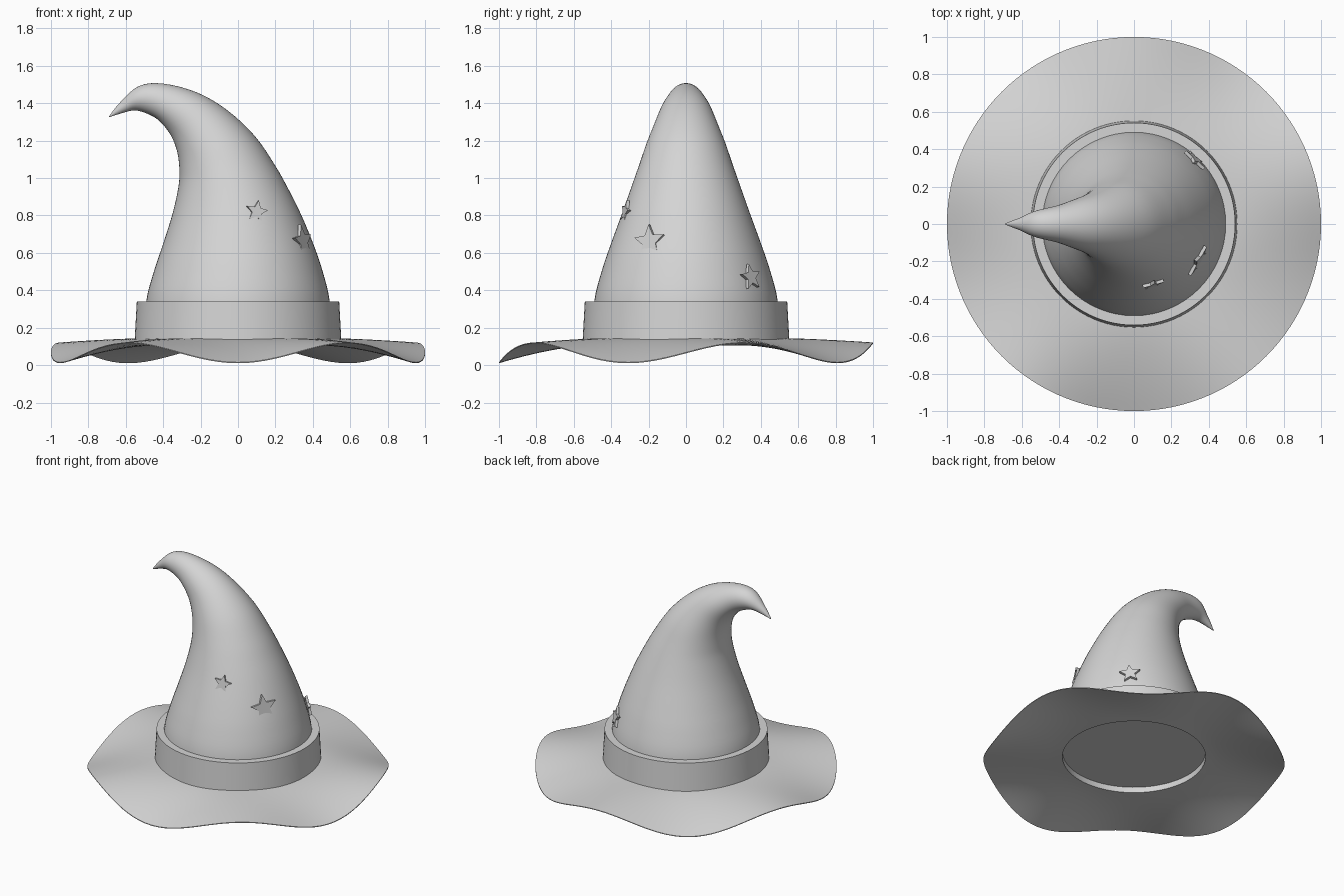
import bpy, bmesh, math
from mathutils import Vector, Matrix

if "Cube" in bpy.data.objects:
    bpy.data.objects.remove(bpy.data.objects["Cube"])

felt = bpy.data.materials.new("grey felt")
felt.diffuse_color = (0.66, 0.66, 0.66, 1)
felt.use_nodes = True
felt.node_tree.nodes["Principled BSDF"].inputs["Base Color"].default_value = felt.diffuse_color


def finish(name, bm, smooth=True):
    bmesh.ops.remove_doubles(bm, verts=bm.verts, dist=1e-5)
    bmesh.ops.recalc_face_normals(bm, faces=bm.faces)
    me = bpy.data.meshes.new(name)
    bm.to_mesh(me)
    bm.free()
    ob = bpy.data.objects.new(name, me)
    bpy.context.collection.objects.link(ob)
    me.materials.append(felt)
    if smooth:
        bpy.ops.object.select_all(action='DESELECT')
        ob.select_set(True)
        bpy.context.view_layer.objects.active = ob
        bpy.ops.object.shade_smooth_by_angle(angle=math.radians(35))
    return ob


def loft(name, rings, closed=False, caps=False):
    """Skin a list of equal rings of points with quads."""
    bm = bmesh.new()
    loops = [[bm.verts.new(p) for p in ring] for ring in rings]
    pairs = list(zip(loops, loops[1:])) + ([(loops[-1], loops[0])] if closed else [])
    n = len(rings[0])
    for a, b in pairs:
        for i in range(n):
            j = (i + 1) % n
            bm.faces.new((a[i], a[j], b[j], b[i]))
    if caps:
        bm.faces.new(loops[0])
        bm.faces.new(loops[-1])
    return finish(name, bm)


def circle(n):
    return [2 * math.pi * i / n for i in range(n)]


# Brim: wide disc with five waves growing toward the rim, thinning outward
R_IN, WAVES = 0.475, 5


def brim_point(r, a, under):
    t = (r - R_IN) / (1 - R_IN)
    rim = 0.068 + 0.053 * math.sin(WAVES * a)      # lowest at the front
    z = 0.145 + (rim - 0.145) * t ** 1.5
    if under:
        z -= 0.036 * (1 - t) + 0.005
    return (r * math.cos(a), r * math.sin(a), z)


radii = [R_IN + (1 - R_IN) * i / 12 for i in range(13)]
rings = [[brim_point(r, a, False) for a in circle(120)] for r in radii]
rings += [[brim_point(r, a, True) for a in circle(120)] for r in reversed(radii)]
loft("brim", rings, closed=True)

# Band: slightly tapered ring around the base of the cone
band = [(0.553, 0.125), (0.541, 0.34), (0.47, 0.34), (0.49, 0.125)]
loft("band", [[(r * math.cos(a), r * math.sin(a), z) for a in circle(96)]
              for r, z in band], closed=True)

# Cone: round sections between the inner and outer edge of the bent crown
sections = [
    (-.50, .145, .50, .145), (-.49, .345, .49, .345), (-.45, .50, .45, .51),
    (-.40, .65, .40, .655), (-.35, .81, .335, .81), (-.319, .95, .27, .94),
    (-.313, 1.04, .20, 1.065), (-.325, 1.14, .09, 1.225), (-.36, 1.23, -.06, 1.365),
    (-.42, 1.305, -.22, 1.458), (-.48, 1.342, -.40, 1.505), (-.55, 1.362, -.53, 1.492),
    (-.61, 1.350, -.63, 1.405), (-.688, 1.326, -.69, 1.330)]


def spline(p, i, t):
    a, b, c, d = (p[max(0, min(len(p) - 1, k))] for k in (i - 1, i, i + 1, i + 2))
    return [0.5 * (2 * q + (r - o) * t + (2 * o - 5 * q + 4 * r - s) * t * t
                   + (3 * q - o - 3 * r + s) * t ** 3) for o, q, r, s in zip(a, b, c, d)]


rings = []
for k in range((len(sections) - 1) * 4 + 1):
    i = min(k // 4, len(sections) - 2)
    x0, z0, x1, z1 = spline(sections, i, k / 4 - i)
    mid = Vector(((x0 + x1) / 2, 0, (z0 + z1) / 2))
    half = Vector(((x1 - x0) / 2, 0, (z1 - z0) / 2))
    side = Vector((0, half.length, 0))
    rings.append([mid + half * math.cos(a) + side * math.sin(a) for a in circle(64)])
loft("cone", rings, caps=True)


# Stars: thin five-pointed plates partly sunk into the cone
def star(name, pos, size, roll, pitch):
    out = Vector((pos[0], pos[1], 0)).normalized()
    normal = (out + Vector((0, 0, pitch))).normalized()
    across = Vector((0, 0, 1)).cross(normal).normalized()
    up = normal.cross(across)
    frame = Matrix((across, up, normal)).transposed()
    bm = bmesh.new()
    loops = []
    for h in (-0.009, 0.009):
        ring = []
        for i in range(10):
            a = math.pi / 2 + roll + math.pi * i / 5
            r = size if i % 2 == 0 else size * 0.45
            ring.append(bm.verts.new(
                Vector(pos) + frame @ Vector((r * math.cos(a), r * math.sin(a), h))))
        loops.append(ring)
        bm.faces.new(ring)
    for i in range(10):
        j = (i + 1) % 10
        bm.faces.new((loops[0][i], loops[0][j], loops[1][j], loops[1][i]))
    finish(name, bm, smooth=False)


star("front_star", (0.10, -0.322, 0.82), 0.062, -0.2, 0.15)
star("side_star", (0.345, -0.195, 0.66), 0.093, 0.1, 0.15)
star("back_star", (0.325, 0.345, 0.47), 0.072, 0.1, 0.2)
